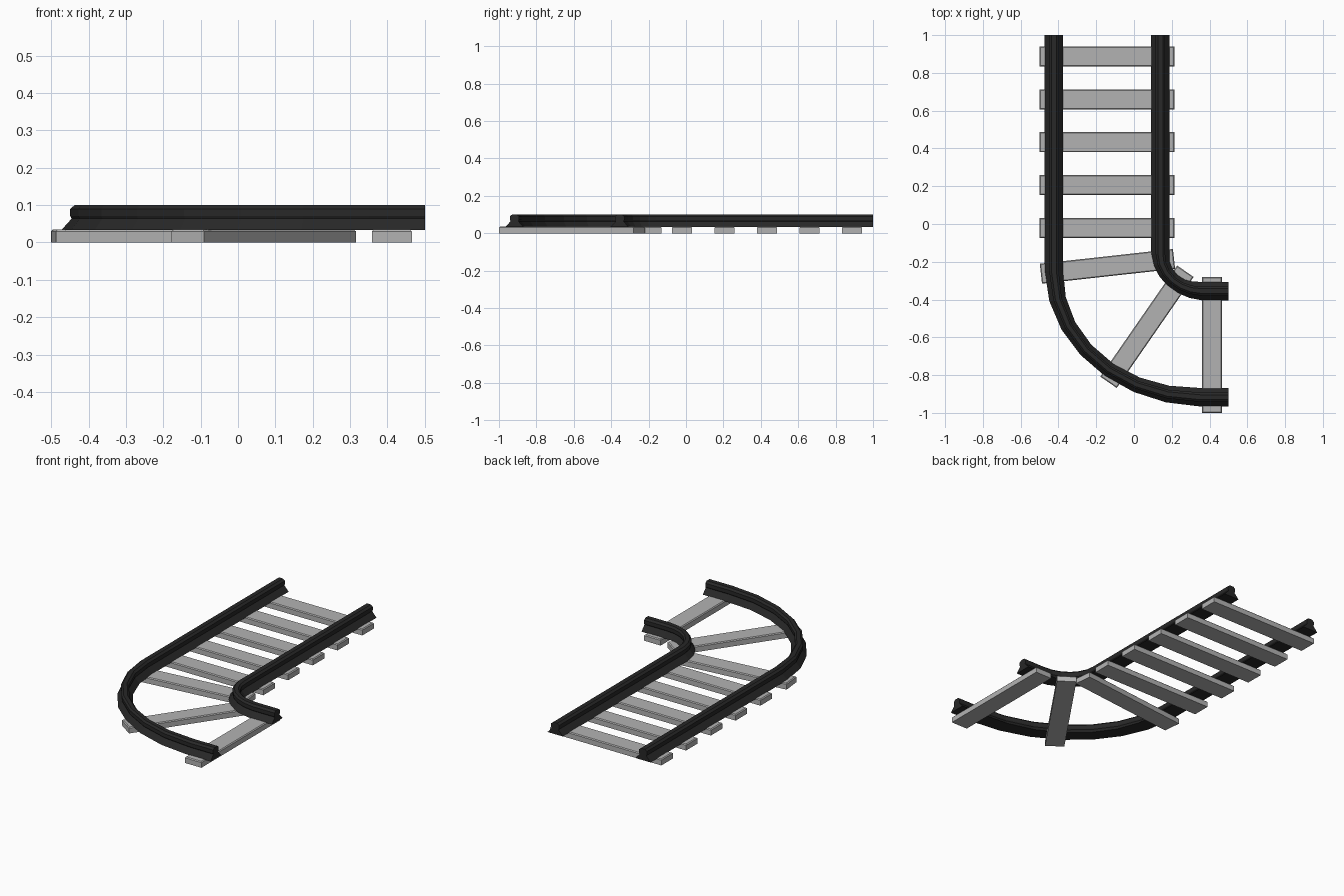
import bpy, bmesh, math
from mathutils import Vector

if "Cube" in bpy.data.objects:
    bpy.data.objects.remove(bpy.data.objects["Cube"])


def material(name, value):
    m = bpy.data.materials.new(name)
    m.diffuse_color = (value, value, value, 1)
    m.use_nodes = True
    m.node_tree.nodes["Principled BSDF"].inputs["Base Color"].default_value = m.diffuse_color
    return m


STEEL = material("dark steel", 0.021)
CONCRETE = material("grey concrete", 0.45)


def finish(bm, name, mat):
    bmesh.ops.recalc_face_normals(bm, faces=bm.faces)
    mesh = bpy.data.meshes.new(name)
    bm.to_mesh(mesh)
    bm.free()
    mesh.materials.append(mat)
    ob = bpy.data.objects.new(name, mesh)
    bpy.context.collection.objects.link(ob)
    return ob


# rail cross-section: wide foot, neck, chamfered head (offset, height)
HALF = [(0.049, 0.033), (0.021, 0.064), (0.025, 0.071), (0.025, 0.09), (0.013, 0.1)]
PROFILE = HALF + [(-o, z) for o, z in reversed(HALF)]


def rail(name, x, centre, radii, segments, end_x):
    # straight run, elliptical quarter bend, short straight end
    # each station: position, sideways direction, width factor
    stations = [(Vector((x, 1)), Vector((1, 0)), 1)]
    for i in range(segments + 1):
        a = math.pi / 2 * i / segments
        p = Vector((centre[0] - radii[0] * math.cos(a), centre[1] - radii[1] * math.sin(a)))
        side = Vector((radii[1] * math.cos(a), radii[0] * math.sin(a))).normalized()
        stations.append((p, side, 1 - 0.2 * math.sin(2 * a)))
    stations.append((Vector((end_x, centre[1] - radii[1])), Vector((0, 1)), 1))
    bm = bmesh.new()
    rings = []
    for p, side, w in stations:
        rings.append([bm.verts.new((p.x + side.x * o * w, p.y + side.y * o * w, z))
                      for o, z in PROFILE])
    n = len(PROFILE)
    for a, b in zip(rings, rings[1:]):
        for i in range(n):
            j = (i + 1) % n
            bm.faces.new((a[i], a[j], b[j], b[i]))
    bm.faces.new(rings[0])
    bm.faces.new(rings[-1])
    finish(bm, name, STEEL)


rail("outer_rail", -0.424, (0.35, -0.25), (0.774, 0.667), 7, 0.5)
rail("inner_rail", 0.14, (0.36, -0.16), (0.22, 0.195), 6, 0.5)


def sleeper(name, start, end, width=0.106, height=0.035, cut=0.005):
    # concrete beam between two end points, chamfered along its top
    a, b = Vector(start), Vector(end)
    d = (b - a).normalized()
    side = Vector((-d.y, d.x)) * width / 2
    bm = bmesh.new()
    rings = []
    for inset, s, z in ((0, 1, 0), (0, 1, height - cut), (cut, 1 - 2 * cut / width, height)):
        p, q = a + d * inset, b - d * inset
        corners = (p - side * s, q - side * s, q + side * s, p + side * s)
        rings.append([bm.verts.new((c.x, c.y, z)) for c in corners])
    for lo, hi in zip(rings, rings[1:]):
        for i in range(4):
            j = (i + 1) % 4
            bm.faces.new((lo[i], lo[j], hi[j], hi[i]))
    bm.faces.new(rings[0])
    bm.faces.new(rings[-1])
    finish(bm, name, CONCRETE)


# sleepers under the straight track
for i in range(5):
    y = 0.887 - 0.227 * i
    sleeper(f"straight_sleeper_{i + 1}", (-0.5, y), (0.214, y))

# sleepers fanning round the bend
sleeper("bend_sleeper_1", (-0.493, -0.263), (0.212, -0.185))
sleeper("bend_sleeper_2", (-0.135, -0.838), (0.272, -0.25))
sleeper("bend_sleeper_3", (0.412, -1.0), (0.412, -0.28))
